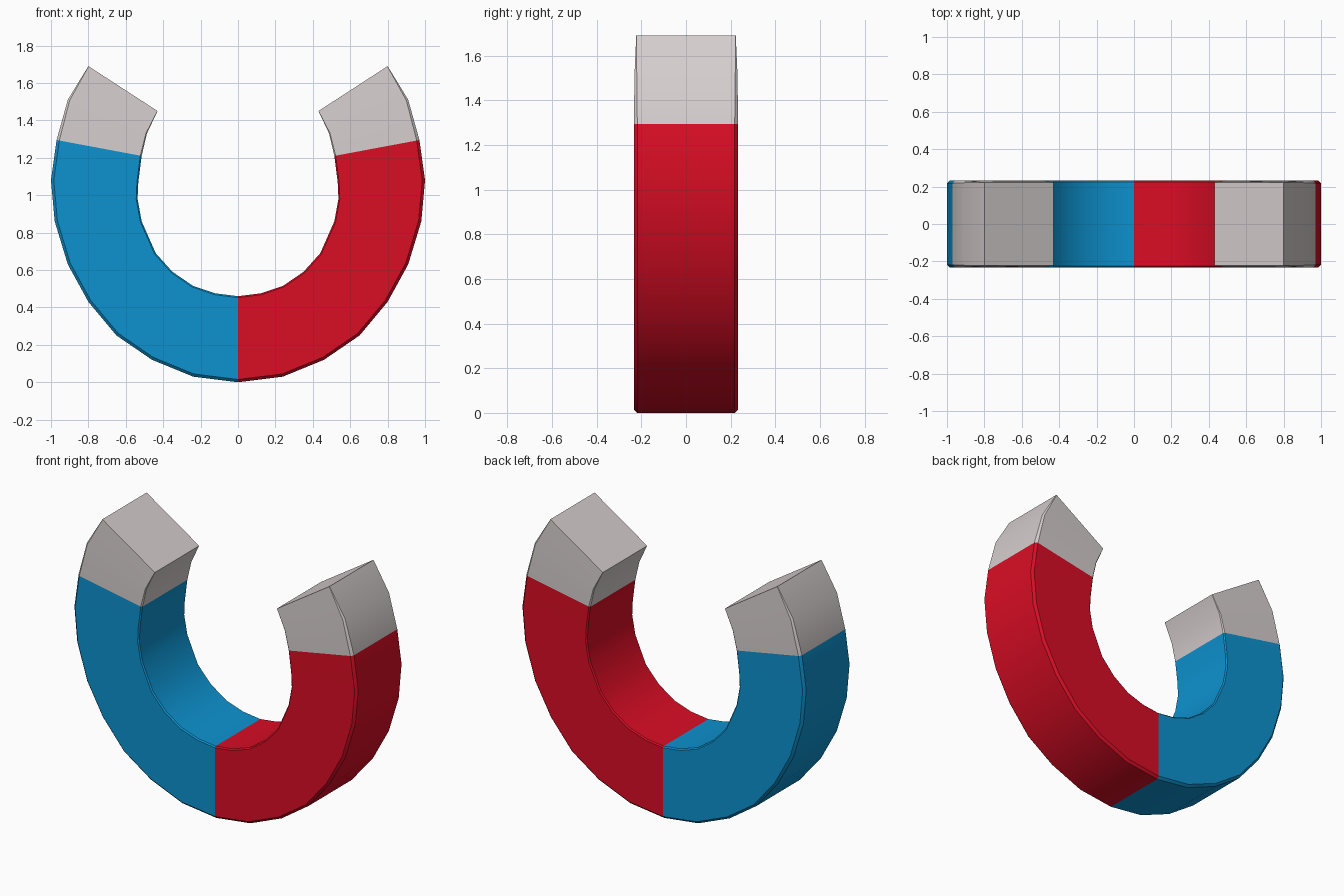
import bpy, bmesh, math
from mathutils import Vector

if "Cube" in bpy.data.objects:
    bpy.data.objects.remove(bpy.data.objects["Cube"])

def material(name, rgb):
    m = bpy.data.materials.new(name)
    m.diffuse_color = (*rgb, 1)
    m.use_nodes = True
    m.node_tree.nodes["Principled BSDF"].inputs["Base Color"].default_value = m.diffuse_color
    return m

# Right half of the horseshoe: outer and inner edge stations (x, z), bottom to tip
outer = [(0, 0.0), (.24, .03), (.46, .12), (.65, .25), (.80, .43), (.91, .63),
         (.98, .86), (1.0, 1.08), (.97, 1.295), (.91, 1.51), (.80, 1.69)]
inner = [(0, .46), (.12, .475), (.24, .515), (.35, .59), (.44, .69), (.515, .86),
         (.537, .98), (.533, 1.07), (.515, 1.21), (.487, 1.33), (.43, 1.45)]
TIP_START, LAST = 8, len(outer) - 1
HALF, CHAMFER = .233, .015

def section(bm, i):
    """Chamfered rectangular cross-section at signed station i."""
    s, k = (-1 if i < 0 else 1), abs(i)
    o = Vector((outer[k][0] * s, 0, outer[k][1]))
    n = Vector((inner[k][0] * s, 0, inner[k][1]))
    d = (n - o).normalized()
    # the chamfer fades out towards the sharp pole ends
    c = CHAMFER * (.1 if k == LAST else .7 if k == LAST - 1 else 1)
    h = HALF - (.01 if k == LAST else .002 if k == LAST - 1 else 0)
    pts = [(o, -(h - c)), (o + d * c, -h), (n - d * c * .5, -h), (n, -(h - c * .5)),
           (n, h - c * .5), (n - d * c * .5, h), (o + d * c, h), (o, h - c)]
    return [bm.verts.new((p.x, y, p.z)) for p, y in pts]

# Horseshoe body, swept through the mirrored stations and coloured by station
bm = bmesh.new()
rings = {i: section(bm, i) for i in range(-LAST, LAST + 1)}
for i in range(-LAST, LAST):
    a, b = rings[i], rings[i + 1]
    if i >= TIP_START or i < -TIP_START:
        mat = 2
    else:
        mat = 1 if i < 0 else 0
    for j in range(8):
        k = (j + 1) % 8
        bm.faces.new((a[j], a[k], b[k], b[j])).material_index = mat

# Flat pole ends
for i in (-LAST, LAST):
    bm.faces.new(rings[i]).material_index = 2
bmesh.ops.recalc_face_normals(bm, faces=bm.faces)

mesh = bpy.data.meshes.new("horseshoe_magnet")
bm.to_mesh(mesh)
bm.free()
for m in (material("red", (.70, .004, .018)), material("blue", (.004, .29, .63)),
          material("light_grey", (.67, .615, .615))):
    mesh.materials.append(m)
magnet = bpy.data.objects.new("horseshoe_magnet", mesh)
bpy.context.collection.objects.link(magnet)
bpy.context.view_layer.objects.active = magnet
magnet.select_set(True)
bpy.ops.object.shade_smooth_by_angle(angle=math.radians(30))
